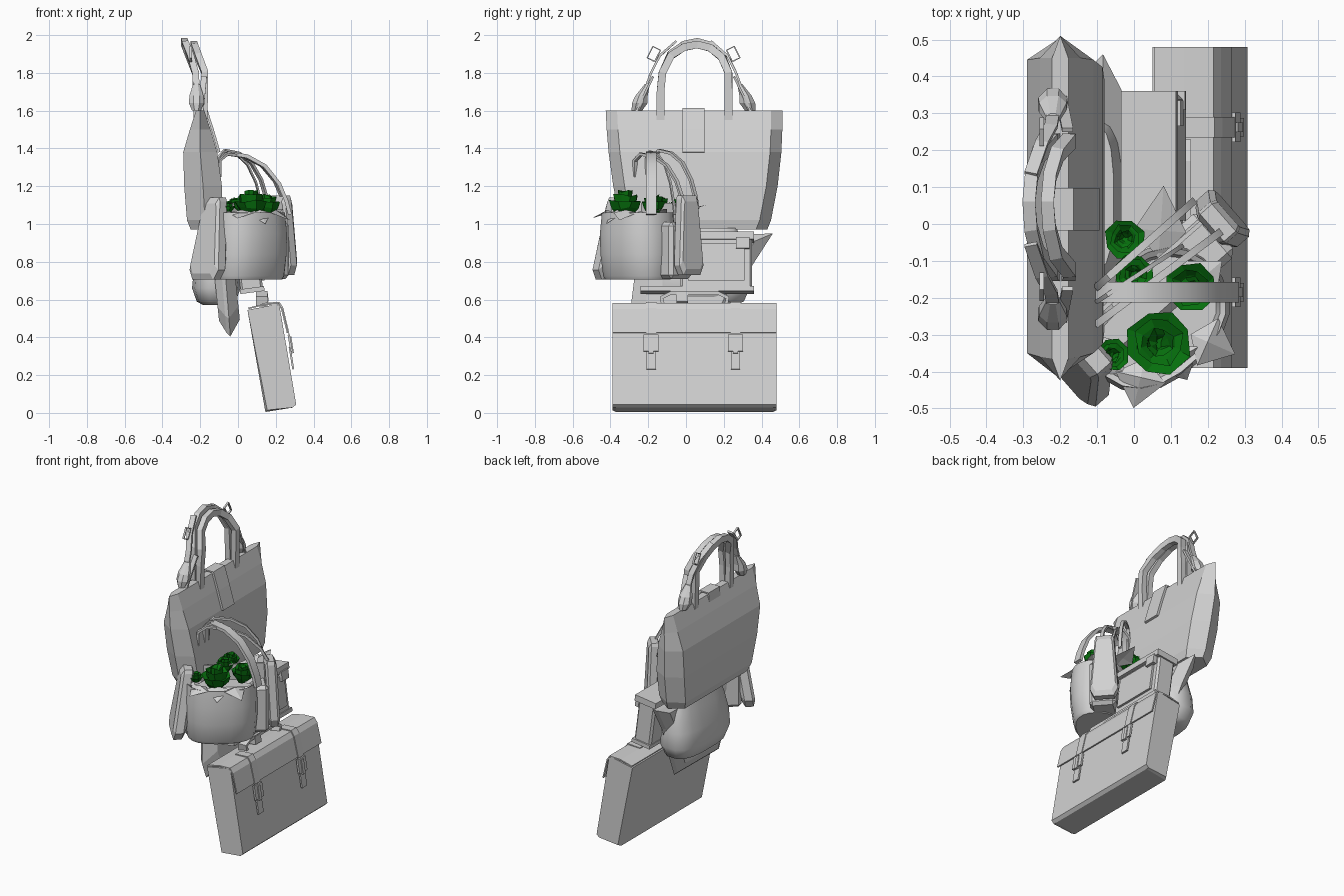
import bpy, bmesh, math, random
from mathutils import Vector, Matrix

if "Cube" in bpy.data.objects:
    bpy.data.objects.remove(bpy.data.objects["Cube"])

random.seed(4)

def material(name, rgb):
    m = bpy.data.materials.new(name)
    m.diffuse_color = (*rgb, 1)
    m.use_nodes = True
    m.node_tree.nodes["Principled BSDF"].inputs["Base Color"].default_value = m.diffuse_color
    return m

GREY = material("pale_grey", (0.64, 0.64, 0.64))
GREEN = material("leaf_green", (0.002, 0.16, 0.004))

def finish(name, bm, mat=GREY, smooth=None):
    bmesh.ops.recalc_face_normals(bm, faces=bm.faces)
    me = bpy.data.meshes.new(name)
    bm.to_mesh(me)
    bm.free()
    me.materials.append(mat)
    ob = bpy.data.objects.new(name, me)
    bpy.context.collection.objects.link(ob)
    if smooth:
        bpy.ops.object.select_all(action='DESELECT')
        ob.select_set(True)
        bpy.context.view_layer.objects.active = ob
        bpy.ops.object.shade_smooth_by_angle(angle=math.radians(smooth))
    return ob

def loft(name, rings, caps=(True, True), mat=GREY, smooth=None):
    """Skin closed rings of equal point count."""
    bm = bmesh.new()
    vs = [[bm.verts.new(p) for p in r] for r in rings]
    n = len(vs[0])
    for a, b in zip(vs, vs[1:]):
        for i in range(n):
            bm.faces.new((a[i], a[(i + 1) % n], b[(i + 1) % n], b[i]))
    if caps[0]:
        bm.faces.new(vs[0])
    if caps[1]:
        bm.faces.new(vs[-1])
    return finish(name, bm, mat, smooth)

def oval(cx, cy, z, rx, ry, n=16, power=1.0, yaw=0.0):
    """Super-ellipse ring; power below 1 is boxier."""
    pts = []
    for i in range(n):
        a = 2 * math.pi * (i + 0.5) / n
        c, s = math.cos(a), math.sin(a)
        x = rx * math.copysign(abs(c) ** power, c)
        y = ry * math.copysign(abs(s) ** power, s)
        pts.append((cx + x * math.cos(yaw) - y * math.sin(yaw),
                    cy + x * math.sin(yaw) + y * math.cos(yaw), z))
    return pts

def strap(name, pts, wide, w, t, smooth=None):
    """Sweep a flat band along points; wide is the width direction."""
    pts = [Vector(p) for p in pts]
    wide = Vector(wide).normalized()
    rings = []
    for i, p in enumerate(pts):
        d = (pts[min(i + 1, len(pts) - 1)] - pts[max(i - 1, 0)]).normalized()
        n = d.cross(wide).normalized()
        s = n.cross(d)
        rings.append([p + s * a * w / 2 + n * b * t / 2
                      for a, b in ((-1, -1), (1, -1), (1, 1), (-1, 1))])
    return loft(name, rings, smooth=smooth)

def box(name, c, size, tilt=0, yaw=0, bevel=0):
    """Box centred at c, turned by tilt about y then yaw about z."""
    bm = bmesh.new()
    bmesh.ops.create_cube(bm, size=1)
    bmesh.ops.scale(bm, vec=size, verts=bm.verts)
    if bevel:
        bmesh.ops.bevel(bm, geom=bm.edges[:], offset=bevel, segments=1, affect='EDGES')
    m = Matrix.Translation(c) @ Matrix.Rotation(yaw, 4, 'Z') @ Matrix.Rotation(tilt, 4, 'Y')
    bmesh.ops.transform(bm, matrix=m, verts=bm.verts)
    return finish(name, bm)

# Large tote: pointed side gussets, pinched top
def tote_ring(z, cx, hx, y0, y1):
    g = 0.06
    return [(cx - hx, y0 + g, z), (cx, y0, z), (cx + hx, y0 + g, z),
            (cx + hx, y1 - g, z), (cx, y1, z), (cx - hx, y1 - g, z)]

loft("tote_body", [tote_ring(*r) for r in (
    (0.97, -0.17, 0.08, -0.33, 0.43), (1.02, -0.175, 0.095, -0.35, 0.45),
    (1.2, -0.185, 0.1, -0.385, 0.485), (1.38, -0.2, 0.09, -0.41, 0.505),
    (1.5, -0.2, 0.055, -0.42, 0.51), (1.6, -0.2, 0.022, -0.425, 0.51))])
strap("tote_tab", [(-0.235, 0.04, 1.5), (-0.225, 0.04, 1.61), (-0.17, 0.04, 1.61),
                   (-0.135, 0.04, 1.5), (-0.1, 0.04, 1.38)], (0, 1, 0), 0.115, 0.014)

# Tote handles: both lean outward towards the crown
ARCH = ((-0.135, 1.5), (-0.135, 1.7), (-0.125, 1.8), (-0.08, 1.9), (-0.01, 1.95), (0.06, 1.965),
        (0.13, 1.945), (0.19, 1.89), (0.225, 1.8), (0.225, 1.7), (0.225, 1.5))
for name, foot, waist, crown, drop in (("tote_handle_outer", -0.215, -0.225, -0.285, 0.0),
                                       ("tote_handle_inner", -0.18, -0.175, -0.235, 0.015)):
    pts = []
    for y, z in ARCH:
        k = (z - 1.8) / 0.165
        x = waist + (crown - waist) * k if k > 0 else waist + (foot - waist) * min(1, -k * 0.55)
        pts.append((x, y, z - drop * max(0, k)))
    strap(name, pts, (1, 0, 0), 0.035, 0.04)

# Hanging tags, their cords and buckles
for s, yc in ((-1, -0.245), (1, 0.325)):
    loft("tote_tag", [oval(-0.22, yc + s * o, z, rx, ry, 8) for z, o, rx, ry in (
        (1.6, 0.015, 0.025, 0.03), (1.64, 0.0, 0.043, 0.045),
        (1.68, -0.01, 0.04, 0.035), (1.74, -0.04, 0.02, 0.015))])
    strap("tag_cord", [(-0.22, yc - s * 0.03, 1.72), (-0.225, yc - s * 0.06, 1.8),
                       (-0.25, yc - s * 0.105, 1.89), (-0.28, yc - s * 0.19, 1.965)],
          (1, 0, 0), 0.035, 0.012)
    strap("side_tie", [(-0.2, yc + s * 0.03, 1.57), (-0.18, yc - s * 0.07, 1.78)],
          (1, 0, 0), 0.03, 0.012)
    loop = [(-0.25, yc + s * a, z) for a, z in
            ((0.08, 1.86), (0.05, 1.92), (0.09, 1.94), (0.12, 1.88), (0.08, 1.86))]
    strap("buckle", [(x, y - s * 0.16, z) for x, y, z in loop], (1, 0, 0), 0.012, 0.008)

# Briefcase: leaning box with folded flap
TILT = -0.16
def case_ring(y, g):
    return [(0.145 + g, y, 0.005 + g), (0.29, y, 0.028), (0.308, y, 0.045),
            (0.22, y, 0.565), (0.205, y, 0.575), (0.05, y, 0.545)]

loft("briefcase_body", [case_ring(y, g) for y, g in
                        ((-0.39, 0.01), (-0.37, 0), (0.46, 0), (0.48, 0.01))])
strap("briefcase_flap", [(0.055, 0.045, 0.553), (0.135, 0.045, 0.573), (0.215, 0.045, 0.577),
                         (0.232, 0.045, 0.55), (0.262, 0.045, 0.425)], (0, 1, 0), 0.87, 0.008)
for y in (-0.185, 0.262):
    strap("briefcase_strap", [(0.13, y, 0.578), (0.218, y, 0.584), (0.236, y, 0.555),
                              (0.268, y, 0.42)], (0, 1, 0), 0.055, 0.008)
    box("clasp_plate", (0.276, y, 0.37), (0.012, 0.08, 0.09), TILT)
    box("clasp_tongue", (0.283, y, 0.29), (0.01, 0.05, 0.12), TILT)
    box("clasp_pin", (0.281, y, 0.36), (0.016, 0.025, 0.09), TILT)
strap("briefcase_handle", [(0.125, -0.12, 0.565), (0.125, -0.13, 0.61), (0.125, -0.08, 0.635),
                           (0.125, 0.17, 0.635), (0.125, 0.22, 0.61), (0.125, 0.21, 0.565)],
      (1, 0, 0), 0.06, 0.02)

# Flat slanted bag hanging lowest, with a keel-like bottom
outline = [(0.46, 0.95), (0.35, 0.78), (0.27, 0.6), (0.18, 0.41), (-0.27, 0.405),
           (-0.3, 0.5), (-0.27, 0.74), (-0.1, 0.93)]
cy, cz = 0.06, 0.78
loft("flat_bag", [[(x - 0.08 * (z - 0.4), cy + (y - cy) * k, cz + (z - cz) * k) for y, z in outline]
                  for x, k in ((-0.1, 0.78), (-0.06, 0.95), (-0.04, 1.0), (0.01, 0.76))])

# Soft rounded pouch
loft("pouch", [oval(-0.115, 0.07, z, rx, ry, 16, 0.7) for z, rx, ry in (
    (0.57, 0.07, 0.19), (0.59, 0.105, 0.24), (0.66, 0.13, 0.27), (0.76, 0.12, 0.265),
    (0.88, 0.09, 0.24), (0.98, 0.06, 0.2))], smooth=50)

# Box handbag leaning over the briefcase
box("box_bag_body", (0.055, 0.16, 0.79), (0.12, 0.38, 0.3), -0.13, 0, 0.012)
box("box_bag_lid", (0.042, 0.16, 0.93), (0.15, 0.4, 0.04), -0.13)
box("box_bag_base", (0.075, 0.06, 0.65), (0.13, 0.6, 0.025), -0.13)
box("box_bag_front_panel", (0.12, 0.16, 0.8), (0.015, 0.3, 0.2), -0.13)
box("box_bag_clasp", (0.118, 0.3, 0.9), (0.025, 0.07, 0.06), -0.13)
box("box_bag_foot", (0.13, -0.02, 0.61), (0.06, 0.06, 0.05), -0.13)

# Flower basket: round belly, end panels on a diagonal axis
YAW = 0.72
AX = Vector((math.cos(YAW), math.sin(YAW), 0))
SD = Vector((-AX.y, AX.x, 0))
MID = Vector((0.055, -0.255, 0))
loft("basket_belly", [oval(MID.x, MID.y, z, rx, ry, 20, 0.85, YAW) for z, rx, ry in (
    (0.705, 0.195, 0.135), (0.725, 0.205, 0.148), (0.84, 0.215, 0.165), (0.95, 0.215, 0.17),
    (1.06, 0.205, 0.16), (1.05, 0.19, 0.145), (0.99, 0.18, 0.135))], smooth=45)

def end_panel(name, centre, w0, w1, thick, z0, z1, slope):
    rings = []
    for k in (-0.5, -0.3, 0.3, 0.5):
        s = 0.85 if abs(k) == 0.5 else 1
        ring = []
        for u, v in ((-0.7, 0), (0.7, 0), (1, 0.12), (0.75, 0.95), (0.65, 1), (-0.65, 1), (-0.75, 0.95), (-1, 0.12)):
            h = (v - 0.5) * s + 0.5
            p = Vector(centre) + SD * u * s * (w0 + (w1 - w0) * h) / 2
            p += AX * (k * thick + slope * (h - 0.5))
            p.z = z0 + (z1 - z0) * h
            ring.append(p)
        rings.append(ring)
    loft(name, rings)

end_panel("basket_end_right", (0.235, 0.01, 0), 0.17, 0.15, 0.07, 0.73, 1.15, -0.02)
end_panel("basket_end_left", (-0.142, -0.375, 0), 0.24, 0.16, 0.08, 0.705, 1.14, 0.07)
box("basket_core", (0.04, -0.185, 0.86), (0.5, 0.16, 0.3), 0, YAW, 0.02)
box("basket_back_rim", (0.03, -0.13, 1.05), (0.46, 0.012, 0.12), 0, YAW)

# Pointed leaves folding over the rim
for a, r, z in ((-103, 0.25, 1.03), (-24, 0.24, 1.02), (86, 0.36, 1.1), (172, 0.23, 1.05),
                (40, 0.24, 1.08), (-62, 0.19, 1.0), (-142, 0.24, 1.04)):
    a = math.radians(a)
    d, s = Vector((math.cos(a), math.sin(a), 0)), Vector((-math.sin(a), math.cos(a), 0))
    bm = bmesh.new()
    def P(f, w, h):
        return bm.verts.new(MID + d * f + s * w + Vector((0, 0, h)))
    base, mid = r * 0.45, r * 0.66
    b, l, rr, t, m = P(base, 0, 1.05), P(mid, 0.07, 1.06), P(mid, -0.07, 1.06), P(r, 0, z), P(mid, 0, 1.075)
    for f in ((b, rr, m), (rr, t, m), (t, l, m), (l, b, m)):
        bm.faces.new(f)
    finish("basket_leaf", bm)

# Basket handles, gathered beside the tote
def basket_handle(name, a, b, top, w, t):
    a, b = Vector(a), Vector(b)
    pts = [a - Vector((0, 0, 0.24))]
    for k, h in ((0, 0.88), (0.12, 1.0), (0.4, 0.95), (0.65, 0.79), (0.85, 0.5), (0.95, 0.22), (1, 0)):
        p = a.lerp(b, k)
        p.z = b.z + (top - b.z) * h
        pts.append(p)
    pts[0].z = 1.25
    d = b - a
    strap(name, pts, (-d.y, d.x, 0), w, t, 50)

basket_handle("basket_handle_front", (-0.1, -0.185, 1.3), (0.275, -0.185, 1.05), 1.375, 0.055, 0.02)
basket_handle("basket_handle_back", (-0.1, -0.17, 1.3), (0.16, 0.06, 1.08), 1.39, 0.02, 0.015)
basket_handle("basket_handle_middle", (-0.1, -0.27, 1.3), (0.25, -0.01, 1.08), 1.37, 0.02, 0.015)
basket_handle("basket_handle_thin", (-0.1, -0.21, 1.3), (0.13, -0.06, 1.05), 1.385, 0.012, 0.01)

# Roses: nested crinkled petal cups
for x, y, z, r in ((0.068, -0.322, 1.105, 0.09), (0.155, -0.172, 1.1, 0.07), (0.0, -0.135, 1.1, 0.055),
                   (-0.025, -0.04, 1.09, 0.055), (-0.06, -0.355, 1.085, 0.045)):
    for j, (k, h) in enumerate(((1.0, 0.2), (0.72, 0.55), (0.42, 0.75))):
        rings = []
        for f, zz in ((0.35, -0.75), (0.85, -0.2), (1.0, h), (0.7, h - 0.1), (0.3, h - 0.35)):
            rings.append([(px + random.uniform(-.07, .07) * r, py + random.uniform(-.07, .07) * r,
                           pz + random.uniform(-.1, .1) * r)
                          for px, py, pz in oval(x, y, z + zz * r, r * k * f, r * k * f, 8)])
        loft("rose_petals", rings, mat=GREEN)
